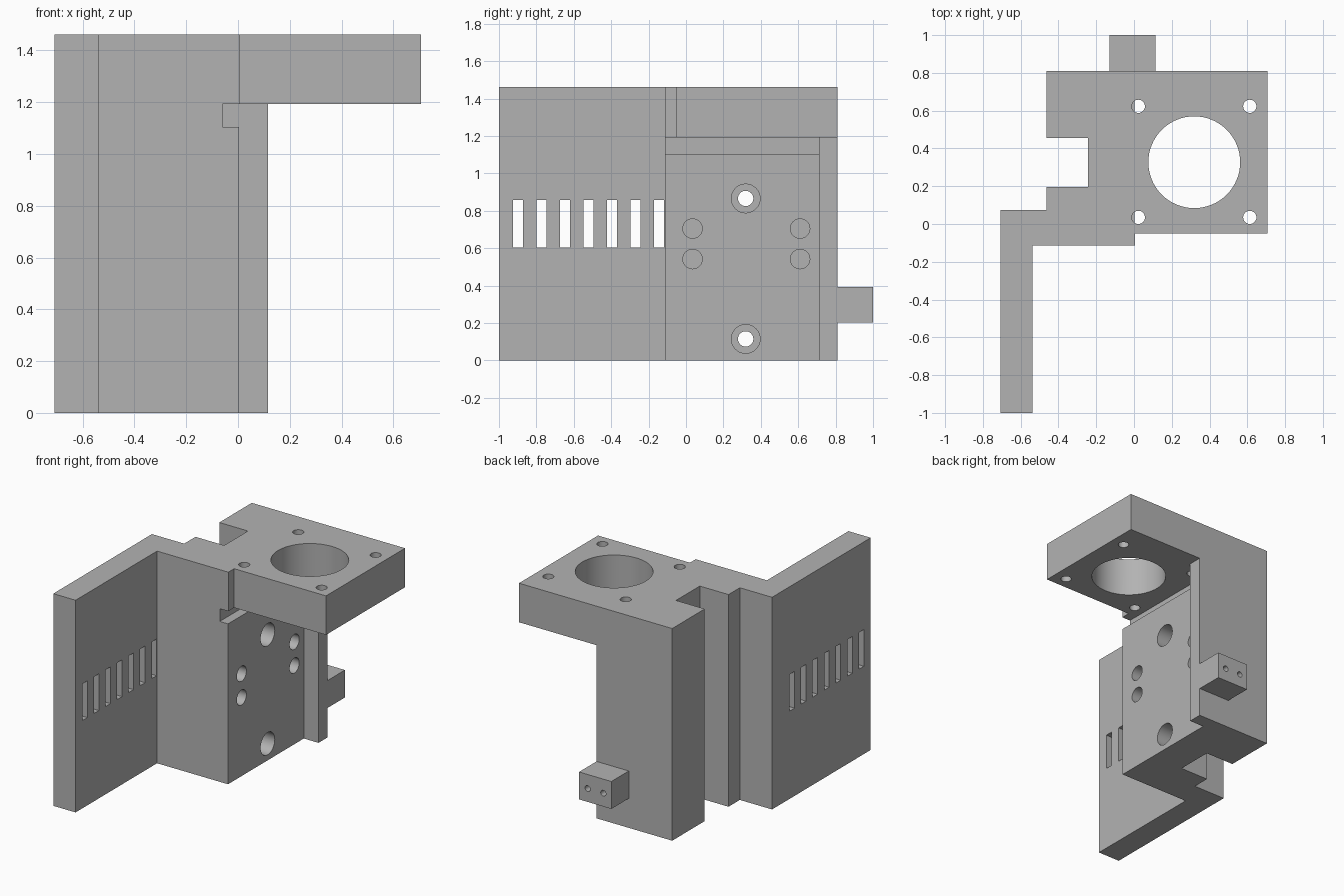
import bpy
import bmesh
from math import radians
from mathutils import Matrix, Vector

cube = bpy.data.objects.get("Cube")
if cube:
    bpy.data.objects.remove(cube, do_unlink=True)

TOP = 1.462
DECK = 1.193      # underside of the motor deck
FACE = 0.003      # x of the main mounting face

grey = bpy.data.materials.new("plain_grey")
grey.use_nodes = True
grey.diffuse_color = (0.45, 0.45, 0.45, 1)
grey.node_tree.nodes["Principled BSDF"].inputs["Base Color"].default_value = (0.45, 0.45, 0.45, 1)


def finish(name, bm):
    bmesh.ops.recalc_face_normals(bm, faces=bm.faces)
    mesh = bpy.data.meshes.new(name)
    bm.to_mesh(mesh)
    bm.free()
    mesh.materials.append(grey)
    obj = bpy.data.objects.new(name, mesh)
    bpy.context.collection.objects.link(obj)
    return obj


def prism(name, outline, z0, z1):
    bm = bmesh.new()
    face = bm.faces.new([bm.verts.new((x, y, z0)) for x, y in outline])
    new = bmesh.ops.extrude_face_region(bm, geom=[face])["geom"]
    verts = [v for v in new if isinstance(v, bmesh.types.BMVert)]
    bmesh.ops.translate(bm, verts=verts, vec=(0, 0, z1 - z0))
    return finish(name, bm)


def box(name, x, y, z):
    outline = [(x[0], y[0]), (x[1], y[0]), (x[1], y[1]), (x[0], y[1])]
    return prism(name, outline, *z)


def rod(name, start, end, radius, sides=32):
    a, b = Vector(start), Vector(end)
    turn = (b - a).to_track_quat("Z", "Y").to_matrix().to_4x4()
    bm = bmesh.new()
    bmesh.ops.create_cone(bm, cap_ends=True, segments=sides, radius1=radius,
                          radius2=radius, depth=(b - a).length,
                          matrix=Matrix.Translation((a + b) / 2) @ turn)
    return finish(name, bm)


def cut(target, cutter):
    cutter.hide_render = True
    mod = target.modifiers.new("cut", "BOOLEAN")
    mod.operation = "DIFFERENCE"
    mod.solver = "EXACT"
    mod.object = cutter
    bpy.context.view_layer.objects.active = target
    bpy.ops.object.modifier_apply(modifier=mod.name)
    bpy.data.objects.remove(cutter, do_unlink=True)


# Bracket: full plan outline, with side plate and rear channel
bracket = prism("bracket_body", [
    (-0.708, -1), (-0.538, -1), (-0.538, -0.113), (FACE + 0.002, -0.113),
    (FACE + 0.002, -0.05), (0.706, -0.05), (0.706, 0.81), (-0.462, 0.81),
    (-0.462, 0.456), (-0.243, 0.456), (-0.243, 0.197), (-0.462, 0.197),
    (-0.462, 0.074), (-0.708, 0.074)], 0, TOP)

# Space below the deck, leaving a rib along the back edge
cut(bracket, prism("deck_clearance", [
    (FACE, -0.3), (0.9, -0.3), (0.9, 1), (0.115, 1), (0.115, 0.712),
    (FACE, 0.712)], -0.1, DECK))

# Relief groove under the deck
cut(bracket, box("groove", (-0.06, 0.2), (-0.3, 0.712), (1.105, DECK)))

# Vent slots in the side plate
for i in range(7):
    y = -0.925 + 0.1258 * i
    cut(bracket, box("slot", (-0.9, -0.4), (y, y + 0.053), (0.605, 0.858)))

# Motor bore and its four screw holes
cut(bracket, rod("bore", (0.319, 0.327, 1.15), (0.319, 0.327, 1.6), 0.243, 64))
for x in (0.023, 0.613):
    for y in (0.035, 0.623):
        cut(bracket, rod("screw_hole", (x, y, 1.15), (x, y, 1.6), 0.035))

# Counterbored through holes in the mounting face
for z in (0.115, 0.866):
    cut(bracket, rod("through", (-0.35, 0.319, z), (0.1, 0.319, z), 0.041))
    cut(bracket, rod("counterbore", (-0.11, 0.319, z), (0.1, 0.319, z), 0.077))

# Blind holes in the mounting face
for y in (0.035, 0.61):
    for z in (0.542, 0.705):
        cut(bracket, rod("blind", (-0.15, y, z), (0.1, y, z), 0.052))

# Tab at the back with two small holes
tab = box("rear_tab", (-0.131, 0.115), (0.81, 1), (0.203, 0.392))
for x in (-0.07, 0.05):
    cut(tab, rod("tab_hole", (x, 0.88, 0.295), (x, 1.1, 0.295), 0.02, 24))

for obj in (bracket, tab):
    bpy.ops.object.select_all(action="DESELECT")
    obj.select_set(True)
    bpy.context.view_layer.objects.active = obj
    bpy.ops.object.shade_smooth_by_angle(angle=radians(30))
